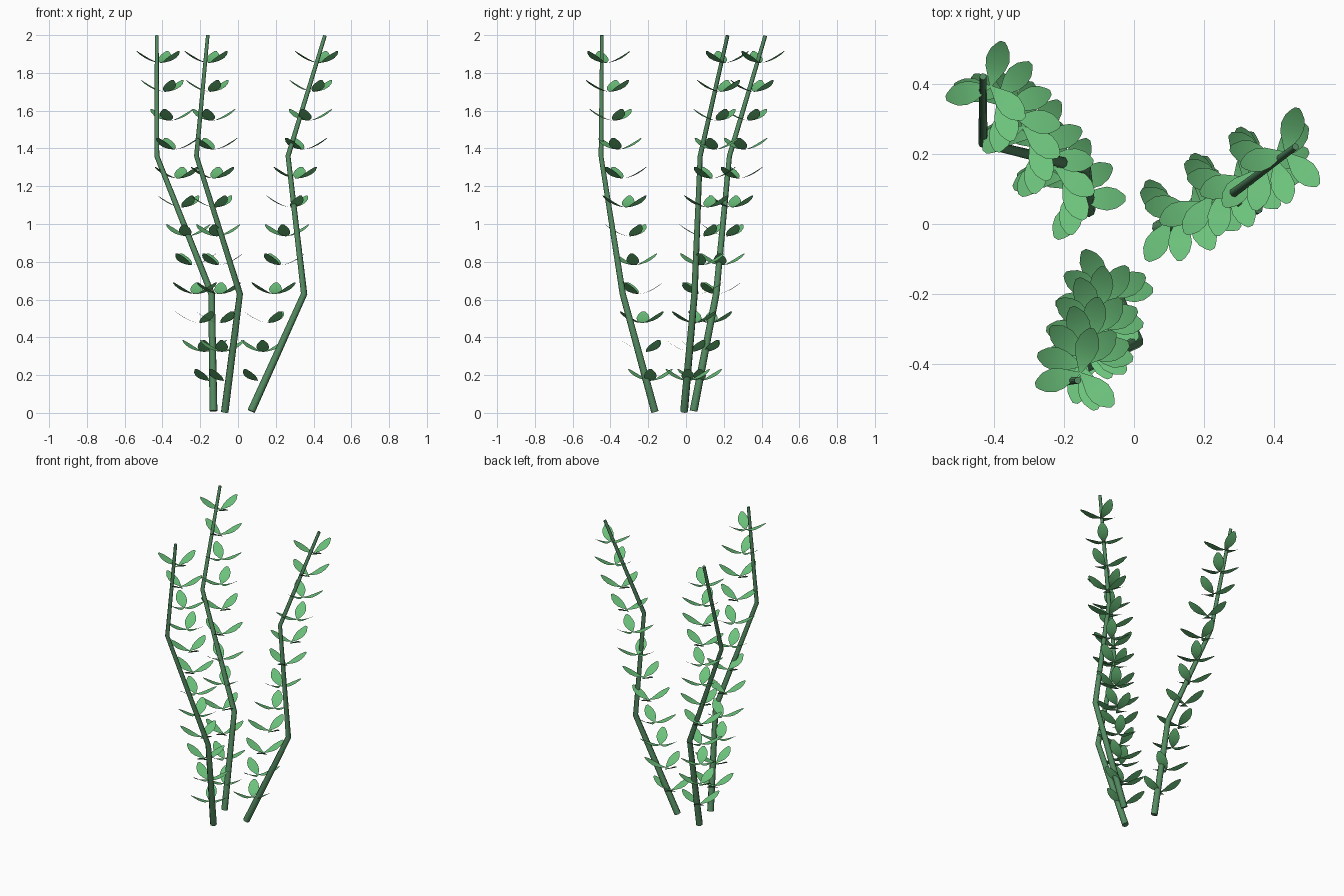
import bpy, bmesh, math
from mathutils import Vector

if "Cube" in bpy.data.objects:
    bpy.data.objects.remove(bpy.data.objects["Cube"])


def material(name, rgb):
    m = bpy.data.materials.new(name)
    m.diffuse_color = (*rgb, 1)
    m.use_nodes = True
    m.node_tree.nodes["Principled BSDF"].inputs["Base Color"].default_value = m.diffuse_color
    return m


stem_mat = material("stem_green", (0.09, 0.26, 0.12))
leaf_mat = material("leaf_green", (0.15, 0.54, 0.20))

# Bent centre lines of the three stems
STEMS = [
    [(-0.13, 0.04, 0.01), (-0.14, 0.16, 0.63), (-0.43, 0.23, 1.36), (-0.43, 0.42, 1.997)],
    [(-0.07, -0.165, 0.006), (0.01, -0.335, 0.63), (-0.22, -0.45, 1.36), (-0.16, -0.445, 2.0)],
    [(0.07, -0.01, 0.009), (0.35, 0.045, 0.63), (0.265, 0.075, 1.36), (0.46, 0.22, 1.997)],
]
RADII = [0.021, 0.0175, 0.0135, 0.010]

# Leaf outline: distance along the leaf (0-1), half width
LEAF = [(0, 0.003), (0.2, 0.016), (0.4, 0.029), (0.6, 0.034), (0.8, 0.028), (0.93, 0.016), (1, 0.007)]
LENGTH, RISE, NODES = 0.132, 0.062, 12


def stem(name, pts):
    cu = bpy.data.curves.new(name, 'CURVE')
    cu.dimensions = '3D'
    cu.bevel_depth = 1
    cu.bevel_resolution = 2
    cu.use_fill_caps = True
    sp = cu.splines.new('POLY')
    sp.points.add(len(pts) - 1)
    for p, co, r in zip(sp.points, pts, RADII):
        p.co = (*co, 1)
        p.radius = r
    sp.use_smooth = True
    ob = bpy.data.objects.new(name, cu)
    bpy.context.collection.objects.link(ob)
    cu.materials.append(stem_mat)


def add_leaf(bm, origin, angle):
    out = Vector((math.cos(angle), math.sin(angle), 0))
    side = Vector((-out.y, out.x, 0))
    prev = None
    for t, w in LEAF:
        c = origin + out * LENGTH * t + Vector((0, 0, RISE * t ** 1.7))
        row = [bm.verts.new(c - side * w), bm.verts.new(c + side * w)]
        if prev:
            f = bm.faces.new((prev[0], row[0], row[1], prev[1]))
            f.smooth = True
        prev = row


def leaves(name, base, tip):
    # Whorls of three leaves spaced along the straight line from base to tip
    bm = bmesh.new()
    for k in range(NODES):
        z = 0.17 + k * 0.153
        p = base.lerp(tip, z / 2)
        p.z = z
        for j in range(3):
            add_leaf(bm, p, 0.5 * k + j * math.tau / 3)
    me = bpy.data.meshes.new(name)
    bm.to_mesh(me)
    bm.free()
    me.materials.append(leaf_mat)
    bpy.context.collection.objects.link(bpy.data.objects.new(name, me))


for i, pts in enumerate(STEMS, 1):
    stem(f"stem_{i}", pts)
    leaves(f"leaves_{i}", Vector(pts[0]), Vector(pts[-1]))
